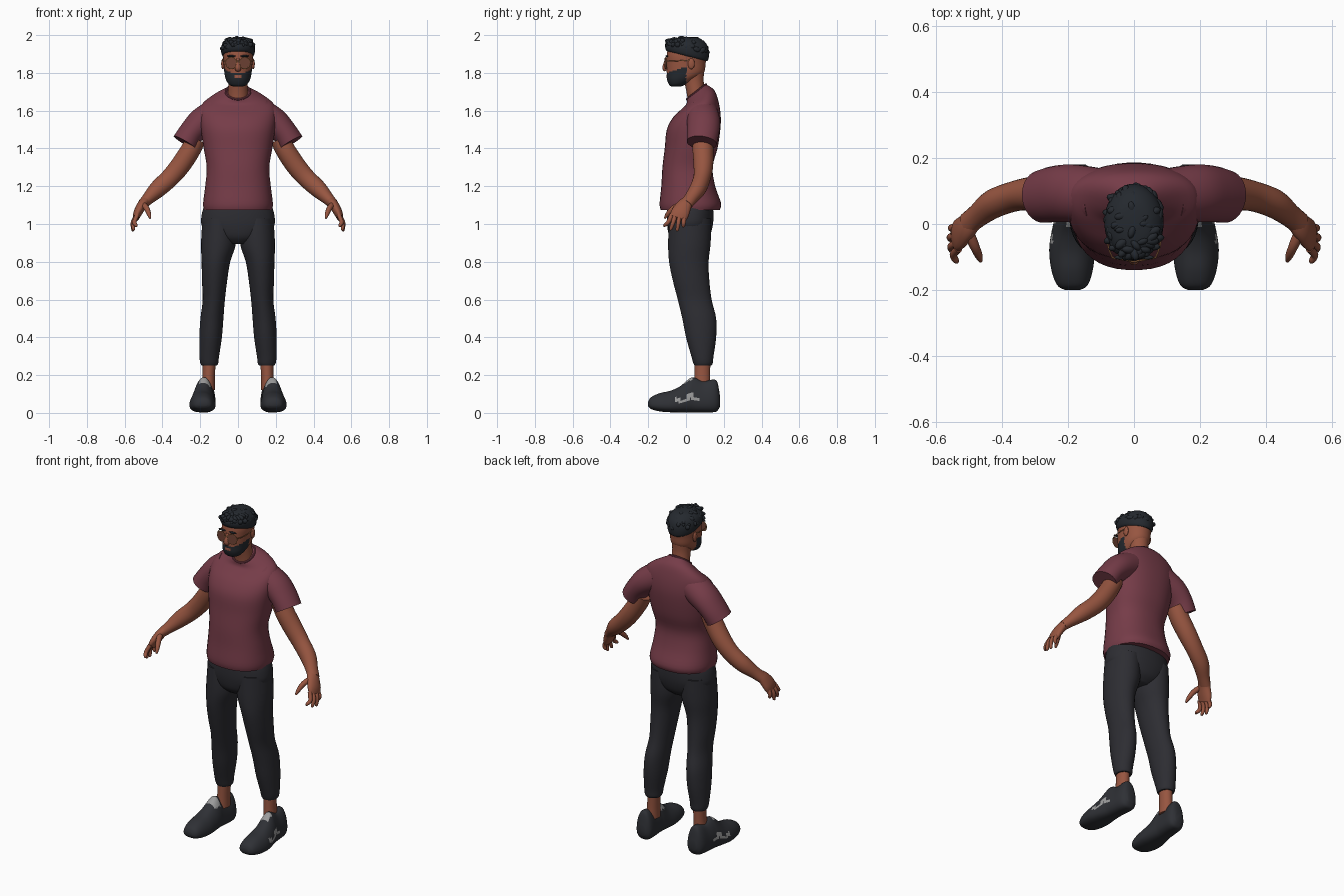
import bpy, bmesh, math, random
from mathutils import Vector, Matrix

if "Cube" in bpy.data.objects:
    bpy.data.objects.remove(bpy.data.objects["Cube"])

random.seed(4)


def material(name, rgb):
    m = bpy.data.materials.new(name)
    m.diffuse_color = (*rgb, 1)
    m.use_nodes = True
    m.node_tree.nodes["Principled BSDF"].inputs["Base Color"].default_value = m.diffuse_color
    return m


SHIRT = material("maroon cloth", (0.18, 0.045, 0.065))
SKIN = material("brown skin", (0.31, 0.092, 0.052))
PANTS = material("charcoal cloth", (0.026, 0.026, 0.032))
HAIR = material("black hair", (0.018, 0.022, 0.028))
SHOE = material("dark rubber", (0.028, 0.03, 0.036))
GREY = material("grey reflector", (0.33, 0.33, 0.33))
GOLD = material("gold metal", (0.45, 0.2, 0.08))
LENS = material("brown lens", (0.16, 0.055, 0.035))
LIPS = material("lips", (0.36, 0.11, 0.09))


def finish(bm, name, mats, mirror=False, smooth=True, rule=None):
    bmesh.ops.recalc_face_normals(bm, faces=bm.faces)
    if rule:
        for f in bm.faces:
            f.material_index = rule(f.calc_center_median(), f.normal)
    me = bpy.data.meshes.new(name)
    bm.to_mesh(me)
    bm.free()
    ob = bpy.data.objects.new(name, me)
    bpy.context.collection.objects.link(ob)
    for m in mats:
        me.materials.append(m)
    if smooth:
        bpy.ops.object.select_all(action='DESELECT')
        ob.select_set(True)
        bpy.context.view_layer.objects.active = ob
        bpy.ops.object.shade_smooth_by_angle(angle=math.radians(50))
    if mirror:
        ob.modifiers.new("mirror", 'MIRROR').use_mirror_merge = False
    return ob


def spline(rows, k):
    """Smoothly fill in between parameter rows."""
    out = []
    for i in range(len(rows) - 1):
        a, b, c, d = (rows[max(i - 1, 0)], rows[i], rows[i + 1],
                      rows[min(i + 2, len(rows) - 1)])
        for s in range(k):
            t = s / k
            out.append([0.5 * (2 * q + (r - p) * t + (2 * p - 5 * q + 4 * r - w) * t * t
                               + (3 * q - p - 3 * r + w) * t ** 3)
                        for p, q, r, w in zip(a, b, c, d)])
    return out + [list(rows[-1])]


def skin_rings(rings, name, mats, **kw):
    bm = bmesh.new()
    loops = [[bm.verts.new(p) for p in r] for r in rings]
    n = len(loops[0])
    for a, b in zip(loops, loops[1:]):
        for i in range(n):
            bm.faces.new((a[i], a[(i + 1) % n], b[(i + 1) % n], b[i]))
    bm.faces.new(loops[0])
    bm.faces.new(loops[-1])
    return finish(bm, name, mats, **kw)


def unit_ring(n, p=2.0):
    for i in range(n):
        a = 2 * math.pi * (i + 0.5) / n
        c, s = math.cos(a), math.sin(a)
        yield (math.copysign(abs(c) ** (2 / p), c), math.copysign(abs(s) ** (2 / p), s))


def stack(name, rows, mats, n=32, k=4, p=2.0, **kw):
    """Level rings: z, x, y, half width, half depth, rise towards the back."""
    rings = [[(x + w * c, y + d * s, z + t * s) for c, s in unit_ring(n, p)]
             for z, x, y, w, d, t in spline(rows, k)]
    return skin_rings(rings, name, mats, **kw)


def tube(name, rows, mats, n=20, k=4, **kw):
    """Rings across a path: x, y, z, radius, radius along y."""
    pts = spline(rows, k)
    rings = []
    for i, (x, y, z, a, b) in enumerate(pts):
        t = (Vector(pts[min(i + 1, len(pts) - 1)][:3]) - Vector(pts[max(i - 1, 0)][:3])).normalized()
        v = Vector((0, 1, 0))
        v = (v - t * v.dot(t)).normalized()
        u = v.cross(t)
        rings.append([Vector((x, y, z)) + u * a * c + v * b * s for c, s in unit_ring(n)])
    return skin_rings(rings, name, mats, **kw)


def blob(name, loc, radii, mats, **kw):
    bm = bmesh.new()
    bmesh.ops.create_icosphere(bm, subdivisions=3, radius=1,
                               matrix=Matrix.Translation(loc) @ Matrix.Diagonal((*radii, 1)))
    return finish(bm, name, mats, **kw)


def hoop(name, loc, rot, major, minor, mat):
    bpy.ops.mesh.primitive_torus_add(location=loc, rotation=rot, major_radius=major, minor_radius=minor,
                                     major_segments=32, minor_segments=8)
    ob = bpy.context.object
    ob.name = name
    ob.data.materials.append(mat)
    bpy.ops.object.shade_smooth_by_angle()
    bpy.ops.object.transform_apply(location=True, rotation=True)
    return ob


# Shirt
stack("shirt_body", [
    (1.075, 0, .022, .181, .157, 0), (1.11, 0, .023, .185, .163, 0), (1.2, 0, .012, .174, .143, 0),
    (1.3, 0, .008, .166, .133, 0), (1.4, 0, .027, .182, .140, 0), (1.5, 0, .04, .197, .142, 0),
    (1.57, 0, .058, .203, .126, .005), (1.63, 0, .075, .193, .097, .02),
    (1.672, 0, .076, .135, .074, .036), (1.70, 0, .055, .065, .051, .04)],
    [SHIRT], n=40, p=2.3)
tube("sleeve", [(.11, .085, 1.585, .085, .085), (.19, .093, 1.54, .077, .088),
                (.245, .09, 1.485, .068, .085), (.28, .083, 1.43, .07, .08)],
     [SHIRT], n=28, mirror=True)
hoop("collar", (0, .055, 1.70), (math.radians(38), 0, 0), .064, .006, SHIRT)

# Arms and hands
tube("arm", [(.22, .09, 1.45, .05, .055), (.255, .09, 1.385, .053, .055), (.305, .092, 1.31, .053, .052),
             (.36, .085, 1.245, .05, .046), (.425, .062, 1.185, .046, .044),
             (.475, .025, 1.135, .033, .036), (.505, 0, 1.105, .027, .036)],
     [SKIN], n=24, mirror=True)
tube("palm", [(.485, .018, 1.125, .025, .03), (.508, -.008, 1.1, .026, .04),
              (.53, -.03, 1.06, .023, .048), (.541, -.043, 1.03, .016, .045)],
     [SKIN], mirror=True)
for i, (y0, x1, y1, z1) in enumerate([(-.075, .54, -.112, .985), (-.055, .553, -.08, .967),
                                      (-.033, .556, -.046, .962), (-.01, .55, -.014, .982)]):
    tube(f"finger_{i + 1}", [(.533, y0, 1.05, .012, .012), (.5 * (.545 + x1) + .006, .5 * (y0 + y1), 1.01, .0115, .0115),
                             (x1, y1, z1 + .008, .009, .009), (x1 - .001, y1, z1, .004, .004)],
         [SKIN], n=12, mirror=True)
tube("thumb", [(.505, -.02, 1.105, .017, .017), (.485, -.065, 1.085, .015, .015),
               (.472, -.095, 1.055, .012, .012), (.465, -.113, 1.03, .005, .005)],
     [SKIN], n=12, mirror=True)

# Trousers
stack("trouser_hips", [(.895, 0, .015, .07, .07, 0), (.93, 0, .018, .14, .105, 0), (.99, 0, .021, .192, .121, 0),
                       (1.05, 0, .022, .193, .124, 0), (1.10, 0, .022, .178, .12, 0)], [PANTS], p=2.2)
stack("trouser_leg", [
    (1.03, .1, .022, .088, .112, 0), (.9, .103, .018, .093, .113, 0), (.8, .117, .015, .076, .105, 0),
    (.7, .124, .027, .067, .097, 0), (.6, .128, .046, .059, .09, 0), (.5, .138, .07, .061, .09, 0),
    (.4, .145, .08, .06, .08, 0), (.3, .152, .087, .052, .059, 0), (.265, .152, .09, .048, .052, 0),
    (.252, .152, .09, .042, .046, 0)], [PANTS], mirror=True)

# Ankles
stack("ankle", [(.12, .158, .085, .036, .045, 0), (.19, .155, .086, .033, .042, 0),
                (.28, .152, .088, .035, .042, 0)], [SKIN], n=20, mirror=True)


# Shoes: y, centre x, half width, sole height, top height, top narrowing
def shoe_colour(c, n):
    if -.01 < c.y < .035 and c.z > .14 and n.z > .3 and abs(c.x - .17) < .035:
        return 1
    wave = .074 + .012 * math.sin(c.y * 55)
    return int(n.x > .3 and -.06 < c.y < .075 and abs(c.z - wave) < .011)


shoe_rows = [(-.2, .187, .025, .035, .06, .1), (-.185, .187, .05, .02, .083, .15), (-.14, .188, .07, .008, .104, .25),
             (-.08, .188, .079, .003, .118, .3), (-.03, .186, .077, .003, .142, .38), (.02, .182, .07, .003, .183, .42),
             (.045, .18, .066, .003, .186, .42), (.09, .176, .063, .003, .168, .36), (.14, .172, .06, .003, .176, .3),
             (.165, .17, .05, .01, .165, .3), (.18, .17, .025, .035, .09, .1)]
skin_rings([[(x + w * c * (1 - q * (s + 1) / 2 - .1 * max(s, 0)), y, (lo + hi) / 2 + s * (hi - lo) / 2)
             for c, s in unit_ring(44, 2.6)] for y, x, w, lo, hi, q in spline(shoe_rows, 5)],
           "shoe", [SHOE, GREY], mirror=True, rule=shoe_colour)


# Neck and head with a painted beard
tube("neck", [(0, .065, 1.64, .056, .055), (0, .052, 1.70, .053, .049), (0, .042, 1.76, .051, .052),
              (0, .038, 1.82, .056, .06)], [SKIN], n=28)


def beard(c, n):
    edge = 1.803 + .32 * max(c.y + .09, 0)
    mouth = abs(c.x) < .02 and 1.772 < c.z < 1.79 and c.y < -.07
    return int(c.z < edge and c.y < .0 and not mouth)


stack("head", [
    (1.728, 0, -.052, .025, .026, 0), (1.738, 0, -.046, .047, .044, 0), (1.765, 0, -.026, .064, .075, 0),
    (1.8, 0, -.004, .072, .098, 0), (1.85, 0, .001, .076, .103, 0), (1.9, 0, .004, .078, .105, 0),
    (1.95, 0, .005, .065, .09, 0), (1.975, 0, .005, .03, .04, 0)],
    [SKIN, HAIR], n=64, k=7, p=2.15, rule=beard)
blob("mouth", (0, -.094, 1.781), (.019, .009, .007), [LIPS])
tube("nose", [(0, -.098, 1.875, .008, .008), (0, -.107, 1.85, .01, .012), (0, -.111, 1.825, .016, .014),
              (0, -.105, 1.812, .013, .009)], [SKIN], n=14)
blob("ear", (.08, .028, 1.848), (.009, .018, .029), [SKIN], mirror=True)
blob("eyebrow", (.036, -.101, 1.889), (.024, .007, .005), [HAIR], mirror=True)

# Glasses
rim = hoop("glasses_rim", (.036, -.108, 1.852), (math.pi / 2, 0, math.radians(10)), .029, .0025, GOLD)
rim.modifiers.new("mirror", 'MIRROR')
bm = bmesh.new()
bmesh.ops.create_cone(bm, cap_ends=True, segments=32, radius1=.028, radius2=.028, depth=.003,
                      matrix=Matrix.Translation((.036, -.108, 1.852)) @ Matrix.Rotation(math.radians(10), 4, 'Z')
                      @ Matrix.Rotation(math.pi / 2, 4, 'X'))
finish(bm, "glasses_lens", [LENS], mirror=True)
tube("glasses_temple", [(.065, -.103, 1.862, .0025, .0025), (.08, -.06, 1.863, .0025, .0025),
                        (.083, .03, 1.868, .0025, .0025)], [GOLD], n=8, mirror=True)
tube("glasses_bridge", [(-.01, -.114, 1.862, .0025, .0025), (.01, -.114, 1.862, .0025, .0025)], [GOLD], n=8)

# Hair cap and clumps
stack("hair_cap", [(1.888, 0, .006, .078, .106, -.026), (1.9, 0, .006, .087, .114, -.025),
                   (1.93, 0, .006, .09, .116, -.015), (1.96, 0, .006, .08, .102, -.006),
                   (1.983, 0, .006, .052, .066, 0), (1.99, 0, .006, .015, .02, 0)], [HAIR])
bm = bmesh.new()
for i in range(85):
    h = random.uniform(.05, .97)
    a = i * 2.4
    r = math.sqrt(1 - h * h)
    loc = Vector((.081 * r * math.cos(a), .006 + .106 * r * math.sin(a),
                  1.922 - .015 * r * math.sin(a) + .06 * h))
    turn = Matrix.Rotation(random.uniform(0, 3.1), 4, 'Z') @ Matrix.Rotation(random.uniform(-.5, .5), 4, 'X')
    size = random.uniform(.010, .015)
    bmesh.ops.create_icosphere(bm, subdivisions=2, radius=1, matrix=Matrix.Translation(loc) @ turn
                               @ Matrix.Diagonal((size, size * 1.9, size * 1.1, 1)))
finish(bm, "hair_clumps", [HAIR])
